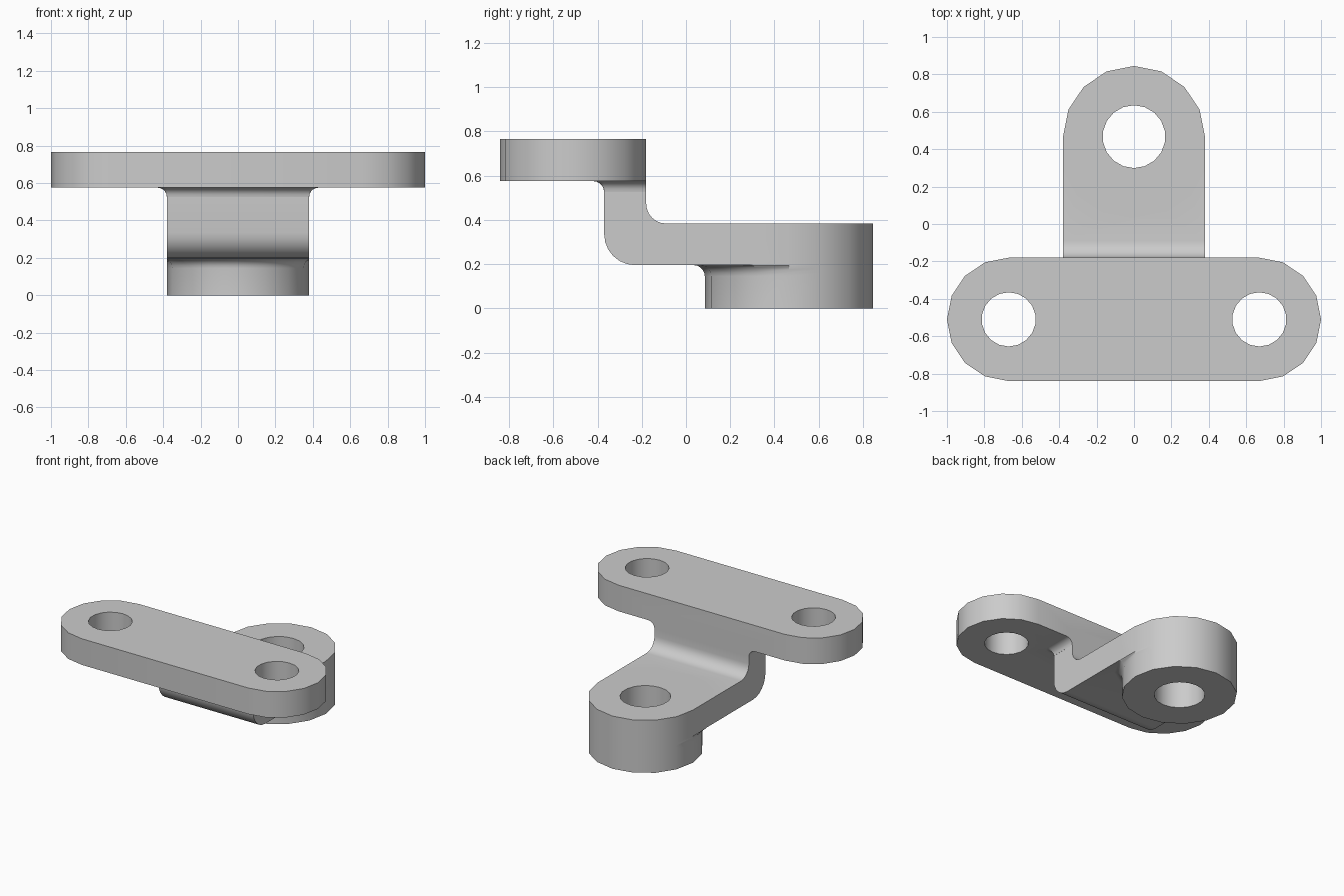
import bpy, bmesh
from math import sin, cos, pi, radians

if "Cube" in bpy.data.objects:
    bpy.data.objects.remove(bpy.data.objects["Cube"])

grey = bpy.data.materials.new("plain grey")
grey.use_nodes = True
grey.diffuse_color = (0.6, 0.6, 0.6, 1)
grey.node_tree.nodes["Principled BSDF"].inputs["Base Color"].default_value = (0.6, 0.6, 0.6, 1)


def arc(cx, cy, r, start, end, n):
    angles = [radians(start + (end - start) * i / n) for i in range(n + 1)]
    return [(cx + r * cos(a), cy + r * sin(a)) for a in angles]


def loft(name, rings):
    """Skin a stack of equal-length rings and cap both ends."""
    bm = bmesh.new()
    rows = [[bm.verts.new(p) for p in ring] for ring in rings]
    n = len(rows[0])
    for low, high in zip(rows, rows[1:]):
        for i in range(n):
            j = (i + 1) % n
            bm.faces.new((low[i], low[j], high[j], high[i]))
    bm.faces.new(rows[0][::-1])
    bm.faces.new(rows[-1])
    bmesh.ops.recalc_face_normals(bm, faces=bm.faces)
    mesh = bpy.data.meshes.new(name)
    bm.to_mesh(mesh)
    bm.free()
    mesh.materials.append(grey)
    obj = bpy.data.objects.new(name, mesh)
    bpy.context.collection.objects.link(obj)
    return obj


def prism(name, outline, z0, z1):
    return loft(name, [[(x, y, z) for x, y in outline] for z in (z0, z1)])


def combine(target, tool, operation):
    mod = target.modifiers.new(tool.name, 'BOOLEAN')
    mod.operation, mod.solver, mod.object = operation, 'EXACT', tool
    bpy.context.view_layer.objects.active = target
    bpy.ops.object.modifier_apply(modifier=mod.name)
    bpy.data.objects.remove(tool)


# Fillet steps: (sideways flare, rise)
FILLET = 0.05
steps = [(FILLET * (1 - cos(a)), FILLET * sin(a)) for a in (i * pi / 10 for i in range(6))]
HALF = 0.38
PLATE_Z, PLATE_TOP = 0.575, 0.765
ARM_Z, ARM_TOP = 0.195, 0.383
EYE_Y = 0.465
PLATE_X, PLATE_Y, PLATE_R = 0.67, -0.51, 0.33

# Stepped arm: side profile extruded across the width
profile = [(EYE_Y, ARM_TOP)]
profile += arc(-0.09, 0.473, 0.09, 270, 180, 6)
profile += [(-0.18, 0.65), (-0.37, 0.65)]
profile += arc(-0.23, ARM_Z + 0.14, 0.14, 180, 270, 6)
profile += [(EYE_Y, ARM_Z)]
bracket = loft("bracket", [[(x, y, z) for y, z in profile] for x in (-HALF, HALF)])

# Upper mounting plate with rounded ends
outline = arc(PLATE_X, PLATE_Y, PLATE_R, -90, 90, 8) + arc(-PLATE_X, PLATE_Y, PLATE_R, 90, 270, 8)
plate = prism("mounting_plate", outline, PLATE_Z, PLATE_TOP)


# Flared web top blending into the plate on the front and both sides
def web_ring(flare, z):
    o = max(flare, 0.0005)
    pts = [(HALF + o, -0.18), (-HALF - o, -0.18)]
    pts += arc(-HALF, -0.37, o, 180, 270, 4) + arc(HALF, -0.37, o, 270, 360, 4)
    return [(x, y, z) for x, y in pts]


rings = [web_ring(o, PLATE_Z - FILLET + rise) for o, rise in steps]
web = loft("web_fillet", rings + [web_ring(FILLET, 0.65)])


# Eye boss with a fillet under the arm, kept within the arm width
def eye_ring(flare, z):
    ring = []
    for i in range(16):
        a = i * pi / 8
        r = HALF + (flare if i > 8 else 0)
        ring.append((max(-HALF, min(HALF, r * cos(a))), EYE_Y + r * sin(a), z))
    return ring


rings = [eye_ring(0, 0)] + [eye_ring(o, ARM_Z - FILLET + rise) for o, rise in steps]
eye = loft("eye_boss", rings + [eye_ring(FILLET, ARM_TOP)])

for part in (eye, web, plate):
    combine(bracket, part, 'UNION')

# Bolt holes
for x, y, r in ((0, EYE_Y + 0.002, 0.168), (PLATE_X, PLATE_Y, 0.145), (-PLATE_X, PLATE_Y, 0.145)):
    cutter = prism("hole_cutter", arc(x, y, r, 90, 450, 18)[:-1], -0.2, 1)
    combine(bracket, cutter, 'DIFFERENCE')

bpy.ops.object.select_all(action='DESELECT')
bracket.select_set(True)
bpy.context.view_layer.objects.active = bracket
bpy.ops.object.shade_smooth_by_angle(angle=radians(30))
